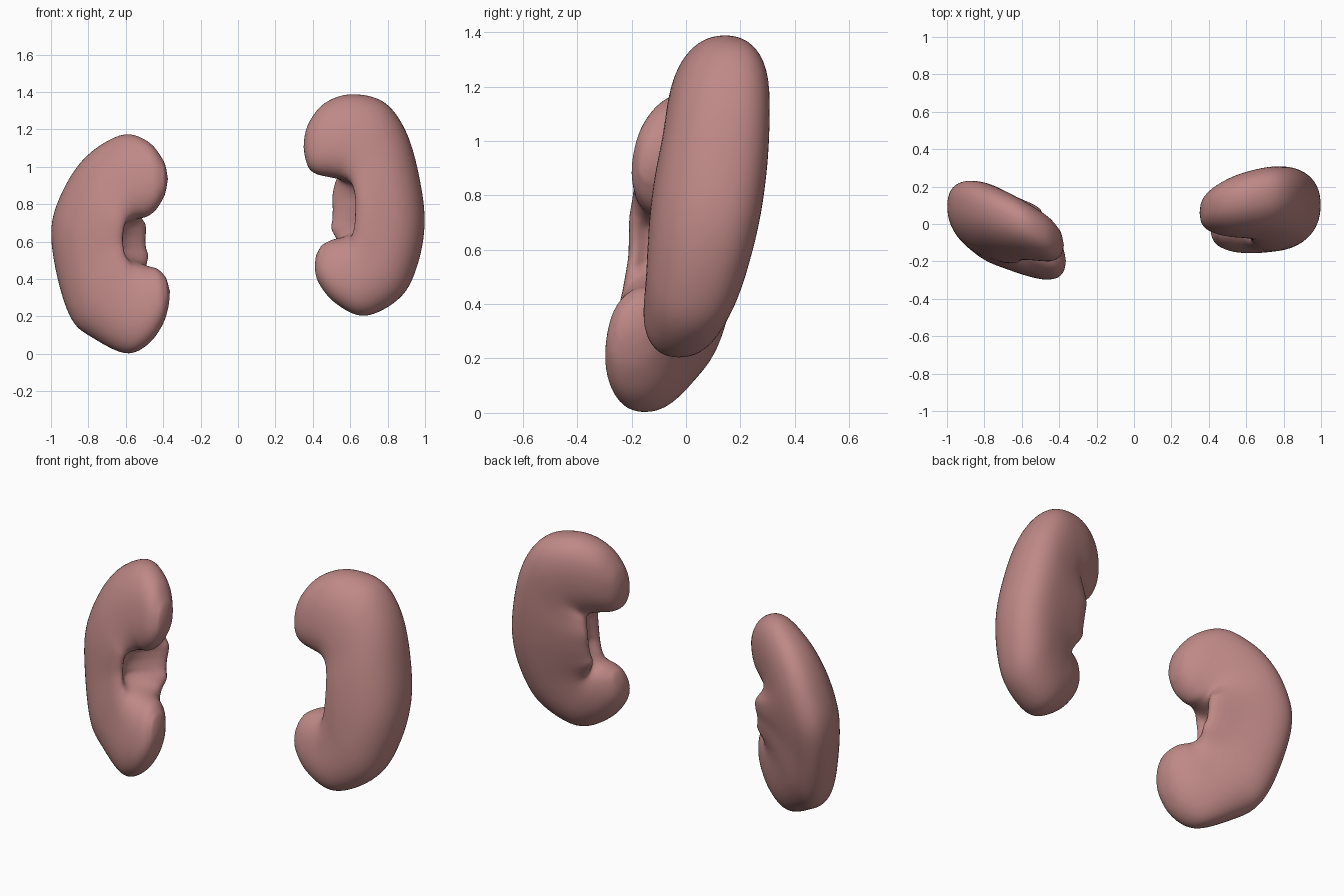
import bpy, math
from mathutils import Vector

if "Cube" in bpy.data.objects:
    bpy.data.objects.remove(bpy.data.objects["Cube"])

mat = bpy.data.materials.new("kidney_tissue")
mat.diffuse_color = (0.52, 0.25, 0.24, 1)
mat.use_nodes = True
mat.node_tree.nodes["Principled BSDF"].inputs["Base Color"].default_value = mat.diffuse_color
SEG, STEPS = 28, 4


def catmull(rows, steps):
    """Smoothly interpolate between rows of section parameters."""
    rows = [Vector(r) for r in rows]
    out = []
    for i in range(len(rows) - 1):
        a, b = rows[max(i - 1, 0)], rows[i]
        c, d = rows[i + 1], rows[min(i + 2, len(rows) - 1)]
        for k in range(steps):
            t = k / steps
            out.append(0.5 * (2 * b + (c - a) * t + (2 * a - 5 * b + 4 * c - d) * t * t
                              + (3 * b - a - 3 * c + d) * t ** 3))
    return out + [rows[-1]]


def bump(a, centre, width):
    return math.exp(-((a - centre) / width) ** 2)


def power(v, e):
    return math.copysign(abs(v) ** e, v)


def kidney(name, side, sections, tips, depth):
    """Loft sections that fan around the hilum.
    Section: outer x, outer z, inner x, inner z, half thickness, hilum weight."""
    verts, faces = [], []
    rows = catmull(sections, STEPS)
    for ox, oz, ix, iz, t, h in rows:
        for j in range(SEG):
            a = math.tau * j / SEG
            e = 0.88 if math.cos(a) > 0 else 0.88 - 0.2 * max(h, 0)
            u, v = power(math.cos(a), e), power(math.sin(a), e)
            x = (ox + ix) / 2 + u * (ox - ix) / 2
            z = (oz + iz) / 2 + u * (oz - iz) / 2
            y = depth(x, z) + v * t
            # rear lip reaches inward, sinus is hollowed behind the front lip
            x -= h * (0.12 * bump(a, math.radians(145), 0.4)
                      - 0.07 * bump(a, math.radians(188), 0.3))
            verts.append((side * x, y, z))
    n = len(rows)
    for i in range(n - 1):
        for j in range(SEG):
            k = (j + 1) % SEG
            faces.append((i * SEG + j, i * SEG + k, (i + 1) * SEG + k, (i + 1) * SEG + j))
    # rounded lobe tips
    for (x, z), base, flip in ((tips[0], 0, True), (tips[1], (n - 1) * SEG, False)):
        c = len(verts)
        verts.append((side * x, depth(x, z), z))
        for j in range(SEG):
            f = (base + j, base + (j + 1) % SEG, c)
            faces.append(f[::-1] if flip else f)
    if side > 0:
        faces = [f[::-1] for f in faces]
    me = bpy.data.meshes.new(name)
    me.from_pydata(verts, [], faces)
    me.materials.append(mat)
    ob = bpy.data.objects.new(name, me)
    bpy.context.collection.objects.link(ob)
    bpy.context.view_layer.objects.active = ob
    ob.select_set(True)
    bpy.ops.object.mode_set(mode='EDIT')
    bpy.ops.mesh.select_all(action='SELECT')
    bpy.ops.mesh.normals_make_consistent(inside=False)
    bpy.ops.object.mode_set(mode='OBJECT')
    bpy.ops.object.shade_smooth()
    ob.select_set(False)
    ob.modifiers.new("smooth", 'SUBSURF').levels = 1
    ob.modifiers["smooth"].render_levels = 1


# higher kidney on the +x side
kidney("upper_kidney", 1, [
    (.41, .46, .445, .58, .055, 0), (.43, .38, .50, .61, .10, 0),
    (.52, .27, .555, .625, .135, .1), (.68, .20, .585, .65, .155, .6),
    (.87, .30, .59, .69, .175, 1), (.96, .47, .59, .73, .19, 1),
    (1.0, .70, .59, .78, .20, 1), (.97, .95, .59, .84, .20, 1),
    (.90, 1.19, .575, .90, .19, .7), (.78, 1.35, .54, .93, .18, .2),
    (.60, 1.39, .48, .945, .16, 0), (.46, 1.34, .42, .96, .125, 0),
    (.38, 1.24, .38, .99, .085, 0), (.355, 1.16, .358, 1.05, .045, 0)],
    ((.415, .525), (.35, 1.105)),
    lambda x, z: .06 + .156 * (x - .36) + .15 * (z - 1.1))

# lower kidney on the -x side, turned more steeply
kidney("lower_kidney", -1, [
    (.37, .26, .385, .41, .06, 0), (.40, .16, .43, .455, .105, 0),
    (.48, .05, .49, .475, .135, .1), (.60, .00, .55, .51, .15, .6),
    (.77, .08, .575, .55, .165, 1), (.89, .18, .58, .585, .175, 1),
    (.97, .42, .58, .62, .18, 1), (1.0, .68, .575, .65, .19, 1),
    (.93, .89, .57, .68, .19, .9), (.82, 1.05, .56, .70, .175, .6),
    (.68, 1.15, .53, .72, .155, .15), (.57, 1.175, .48, .735, .135, 0),
    (.46, 1.12, .43, .78, .11, 0), (.39, 1.02, .39, .85, .065, 0)],
    ((.362, .335), (.372, .935)),
    lambda x, z: -.145 + .395 * (x - .38) + .13 * (z - .68))
